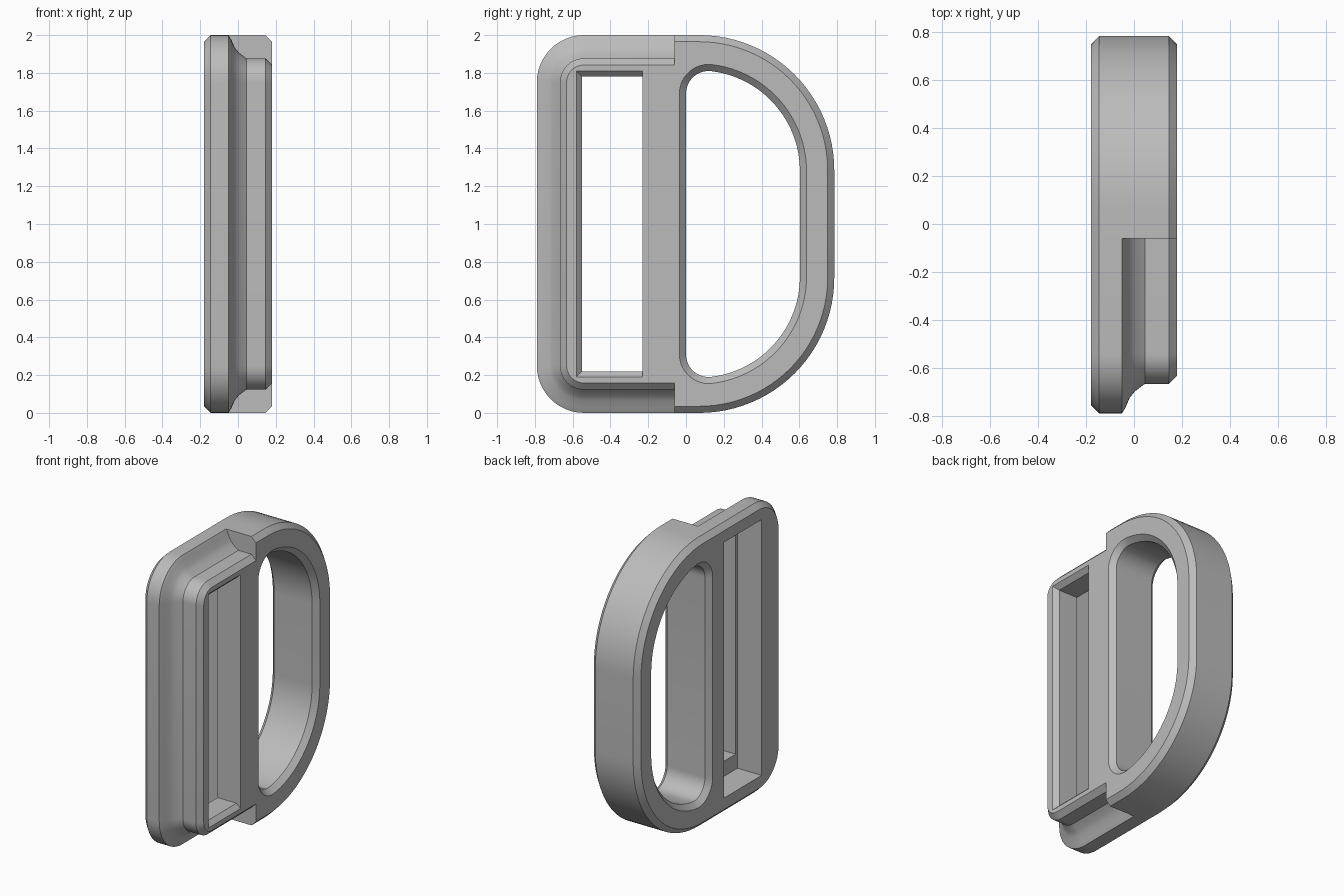
import bpy, bmesh, math

if "Cube" in bpy.data.objects:
    bpy.data.objects.remove(bpy.data.objects["Cube"], do_unlink=True)

HALF = 0.18      # half thickness along x
BEVEL = 0.035    # edge chamfer
STEP_Y = -0.06   # where the narrowed front section meets the loop

grey = bpy.data.materials.new("plain_grey")
grey.use_nodes = True
grey.diffuse_color = (0.5, 0.5, 0.5, 1)
grey.node_tree.nodes["Principled BSDF"].inputs["Base Color"].default_value = (0.5, 0.5, 0.5, 1)


def arc(cy, cz, r, start, end, n):
    """Points of an arc in the yz plane, angles in degrees."""
    angles = [math.radians(start + (end - start) * i / n) for i in range(n + 1)]
    return [(cy + r * math.cos(a), cz + r * math.sin(a)) for a in angles]


def mirrored(upper):
    """Close an upper half outline with its reflection about z = 1."""
    return upper + [(y, 2 - z) for y, z in reversed(upper)]


def loop_outline(inset):
    return mirrored([(STEP_Y, 2 - inset)] + arc(0.07, 1.285, 0.715 - inset, 90, 0, 24))


def front_outline(inset):
    return mirrored([(STEP_Y, 2 - inset)] + arc(-0.54, 1.75, 0.25 - inset, 90, 180, 12))


def hole_outline(grow):
    tip = math.degrees(math.atan2(0.41, 0.05))
    small = arc(0.12, 1.69, 0.12 + grow, 180, tip, 12)
    big = arc(0.07, 1.28, 0.533 + grow, tip, 0, 24)
    return mirrored(small + big[1:])


def slot_outline(grow):
    return mirrored([(-0.23, 1.78 + grow), (-0.55 - grow, 1.78 + grow)])


def pocket_outline(grow):
    return mirrored([(-0.16, 1.885), (-0.57, 1.885)])


def loft(name, outline, stations):
    """Skin an outline through (x, offset) stations and cap both ends."""
    bm = bmesh.new()
    rings = [[bm.verts.new((x, y, z)) for y, z in outline(off)] for x, off in stations]
    n = len(rings[0])
    for a, b in zip(rings, rings[1:]):
        for i in range(n):
            j = (i + 1) % n
            bm.faces.new((a[i], a[j], b[j], b[i]))
    bm.faces.new(rings[0])
    bm.faces.new(rings[-1])
    bmesh.ops.recalc_face_normals(bm, faces=bm.faces)
    mesh = bpy.data.meshes.new(name)
    bm.to_mesh(mesh)
    bm.free()
    mesh.materials.append(grey)
    obj = bpy.data.objects.new(name, mesh)
    bpy.context.collection.objects.link(obj)
    return obj


def combine(target, tool, operation):
    mod = target.modifiers.new(operation.lower(), "BOOLEAN")
    mod.operation, mod.solver, mod.object = operation, "EXACT", tool
    bpy.context.view_layer.objects.active = target
    bpy.ops.object.modifier_apply(modifier=mod.name)
    bpy.data.objects.remove(tool, do_unlink=True)


# D-shaped loop at the back, chamfered on both sides
edge = HALF - BEVEL
buckle = loft("buckle_frame", loop_outline,
              [(-HALF, BEVEL), (-edge, 0), (edge, 0), (HALF, BEVEL)])

# Front strap section: full flange, concave sweep, then the narrower raised rim
front = loft("front_section", front_outline,
             [(-HALF, BEVEL), (-edge, 0), (-0.05, 0), (-0.035, 0.025), (-0.018, 0.065),
              (0.005, 0.093), (0.045, 0.123), (edge, 0.123), (HALF, 0.123 + BEVEL)])
combine(buckle, front, "UNION")

# Openings: D hole, rear pocket and the lipped strap slot
over = 0.02
combine(buckle, loft("loop_hole", hole_outline,
                     [(-HALF - over, BEVEL + over), (-edge, 0), (edge, 0),
                      (HALF + over, BEVEL + over)]), "DIFFERENCE")
combine(buckle, loft("rear_pocket", pocket_outline, [(-0.3, 0), (0.005, 0)]), "DIFFERENCE")
combine(buckle, loft("strap_slot", slot_outline,
                     [(-0.1, 0), (0.15, 0), (HALF + over, 0.03 + over)]), "DIFFERENCE")

# Smooth curves with crisp chamfers
bpy.ops.object.select_all(action="DESELECT")
buckle.select_set(True)
bpy.context.view_layer.objects.active = buckle
bpy.ops.object.shade_smooth_by_angle(angle=math.radians(25))
